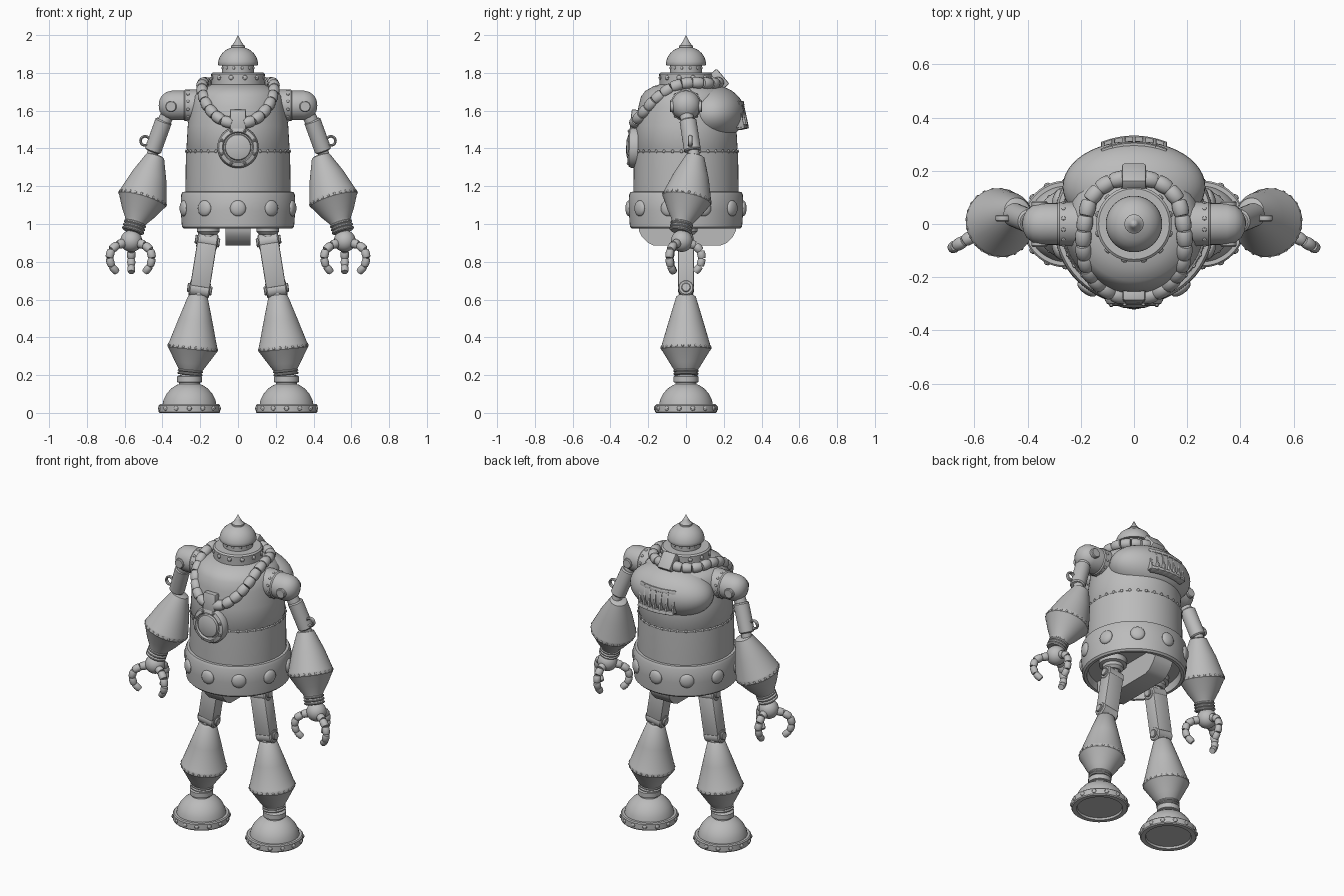
import bpy, bmesh, math
from mathutils import Matrix, Vector

cube = bpy.data.objects.get("Cube")
if cube:
    bpy.data.objects.remove(cube, do_unlink=True)

steel = bpy.data.materials.new("grey steel")
steel.use_nodes = True
GREY = (0.5, 0.5, 0.5, 1)
steel.diffuse_color = GREY
steel.node_tree.nodes["Principled BSDF"].inputs["Base Color"].default_value = GREY

T = Matrix.Translation
parts = []


def aim(p, d=(0, 0, 1)):
    """Matrix at p whose local z points along d."""
    return T(p) @ Vector(d).to_track_quat('Z', 'Y').to_matrix().to_4x4()


def finish(name, bm):
    bmesh.ops.remove_doubles(bm, verts=bm.verts, dist=1e-5)
    bmesh.ops.recalc_face_normals(bm, faces=bm.faces)
    me = bpy.data.meshes.new(name)
    bm.to_mesh(me)
    bm.free()
    me.materials.append(steel)
    ob = bpy.data.objects.new(name, me)
    bpy.context.collection.objects.link(ob)
    parts.append(ob)


def revolve(bm, profile, mat=Matrix(), n=40):
    """Turn (radius, height) points around the local z of mat."""
    rings = []
    for r, h in profile:
        k = 1 if r == 0 else n
        rings.append([bm.verts.new(mat @ Vector((r * math.cos(2 * math.pi * i / n),
                                                 r * math.sin(2 * math.pi * i / n), h)))
                      for i in range(k)])
    for a, b in zip(rings, rings[1:]):
        for i in range(n):
            j = (i + 1) % n
            quad = [a[i % len(a)], a[j % len(a)], b[j % len(b)], b[i % len(b)]]
            quad = list(dict.fromkeys(quad))
            if len(quad) > 2:
                bm.faces.new(quad)


def rod(bm, a, b, r, n=24):
    a, b = Vector(a), Vector(b)
    L, c = (b - a).length, r * 0.15
    revolve(bm, [(0, 0), (r - c, 0), (r, c), (r, L - c), (r - c, L), (0, L)], aim(a, b - a), n)


def ball(bm, p, r, scale=(1, 1, 1), seg=28):
    bmesh.ops.create_uvsphere(bm, u_segments=seg, v_segments=seg // 2, radius=r,
                              matrix=T(p) @ Matrix.Diagonal((*scale, 1)))


def box(bm, p, size, rot=Matrix(), bevel=0.008):
    g = bmesh.ops.create_cube(bm, size=1, matrix=T(p) @ rot @ Matrix.Diagonal((*size, 1)))
    edges = list({e for v in g['verts'] for e in v.link_edges})
    bmesh.ops.bevel(bm, geom=edges, offset=bevel, segments=2, affect='EDGES', profile=0.5)


def rivets(bm, mat, radius, h, n, r, flat=0.6, seg=8, phase=0.5):
    for i in range(n):
        m = mat @ Matrix.Rotation(2 * math.pi * (i + phase) / n, 4, 'Z') @ T((radius, 0, h))
        bmesh.ops.create_uvsphere(bm, u_segments=seg, v_segments=max(6, seg // 2), radius=r,
                                  matrix=m @ Matrix.Diagonal((flat, 1, 1, 1)))


def beads(bm, path, count, r0, r1, n=16):
    """Chain of barrel links along a path, radius going from r0 to r1."""
    pts = [Vector(p) for p in path]
    lens = [(b - a).length for a, b in zip(pts, pts[1:])]

    def at(d):
        for a, b, L in zip(pts, pts[1:], lens):
            if d <= L or b is pts[-1]:
                return a.lerp(b, min(d / L, 1))
            d -= L
    total = sum(lens)
    for i in range(count):
        a, b = at(total * i / count), at(total * (i + 1) / count)
        L, r = (b - a).length, r0 + (r1 - r0) * i / max(count - 1, 1)
        revolve(bm, [(0, 0), (r * .82, 0), (r * .97, L * .15), (r * 1.03, L * .5),
                     (r * .97, L * .85), (r * .82, L), (0, L)], aim(a, b - a), n)


# Barrel torso with seam rivets
bm = bmesh.new()
revolve(bm, [(0, 1.02), (.272, 1.02), (.278, 1.17), (.276, 1.38), (.270, 1.385), (.270, 1.395),
             (.273, 1.40), (.266, 1.52), (.252, 1.62), (.238, 1.675), (.215, 1.705),
             (.17, 1.73), (.12, 1.745), (0, 1.745)], n=64)
rivets(bm, Matrix(), .276, 1.385, 36, .009)
finish("torso", bm)

# Wide belt with domed bosses
bm = bmesh.new()
revolve(bm, [(0, 1.02), (.262, 1.02), (.27, .975), (.287, .975), (.297, .985), (.303, 1.07),
             (.301, 1.155), (.293, 1.17), (.27, 1.172)], n=64)
rivets(bm, Matrix(), .302, 1.083, 10, .042, .45, 20)
finish("belt", bm)

# Neck collar, head and spike
bm = bmesh.new()
revolve(bm, [(0, 1.73), (.14, 1.73), (.142, 1.795), (.133, 1.803), (.085, 1.803), (.085, 1.85)])
rivets(bm, Matrix(), .142, 1.775, 12, .013)
rivets(bm, Matrix(), .085, 1.826, 12, .008)
finish("neck_collar", bm)
bm = bmesh.new()
revolve(bm, [(0, 1.84), (.103, 1.84), (.106, 1.845), (.105, 1.86), (.098, 1.882), (.083, 1.905),
             (.06, 1.924), (.036, 1.934), (.036, 1.944), (.028, 1.95), (.016, 1.968), (0, 2.0)])
finish("head", bm)

# Linked hose around the neck
half = [(.03, .175, 1.75), (.11, .155, 1.742), (.165, .1, 1.746), (.188, .0, 1.75),
        (.192, -.08, 1.722), (.182, -.16, 1.665), (.145, -.22, 1.595),
        (.09, -.26, 1.55), (.03, -.275, 1.532)]
bm = bmesh.new()
for s in (1, -1):
    beads(bm, [(s * x, y, z) for x, y, z in half], 12, .03, .03)
finish("hose", bm)

# Hose connectors and chest medallion
bm = bmesh.new()
box(bm, (0, .175, 1.765), (.09, .055, .105), Matrix.Rotation(math.radians(40), 4, 'X'))
finish("rear_hose_connector", bm)
bm = bmesh.new()
box(bm, (0, -.268, 1.55), (.085, .05, .11), Matrix.Rotation(math.radians(-6), 4, 'X'))
finish("front_hose_connector", bm)
bm = bmesh.new()
m = aim((0, -.255, 1.405), (0, -1, .03))
revolve(bm, [(0, 0), (.108, 0), (.11, .03), (.102, .045), (.082, .052), (.076, .04),
             (.07, .04), (.066, .052), (.04, .06), (0, .062)], m, 48)
for i in range(8):
    a = math.pi * (i + .5) / 4
    ball(bm, m @ Vector((.092 * math.cos(a), .092 * math.sin(a), .048)), .009, seg=8)
finish("chest_medallion", bm)

# Back tank with slotted vent
bm = bmesh.new()
ball(bm, (0, .14, 1.585), 1, (.268, .172, .15), 48)
finish("back_tank", bm)
bm = bmesh.new()
tilt = Matrix.Rotation(math.radians(12), 4, 'X')
for i in range(7):
    x = -.117 + .039 * i
    y = .299 - 1.7 * x * x
    box(bm, (x, y, 1.575), (.013, .04, .13), tilt, .003)
    if i < 6:
        xm = x + .0195
        ym = .299 - 1.7 * xm * xm
        yaw = Matrix.Rotation(math.atan(-3.4 * xm), 4, 'Z')
        for k in (-1, 1):
            box(bm, (xm, ym - k * .012, 1.575 + k * .062), (.043, .04, .022), yaw @ tilt, .003)
finish("back_vent", bm)

# Hip keel under the torso
bm = bmesh.new()
outline = [(-.25, 1.03), (-.25, .965), (-.235, .935), (-.20, .90), (-.17, .885),
           (.18, .885), (.215, .90), (.25, .935), (.265, .965), (.265, 1.03)]
f = bm.faces.new([bm.verts.new((-.065, y, z)) for y, z in outline])
g = bmesh.ops.extrude_face_region(bm, geom=[f])
bmesh.ops.translate(bm, vec=(.13, 0, 0), verts=[v for v in g['geom'] if isinstance(v, bmesh.types.BMVert)])
finish("hip_keel", bm)

for s, side in ((1, "left"), (-1, "right")):
    def P(x, y, z):
        return Vector((s * x, y, z))

    # Shoulder sleeve, joint and pins
    bm = bmesh.new()
    revolve(bm, [(0, 0), (.083, 0), (.083, .13), (.078, .137), (.078, .20), (.07, .23),
                 (.052, .253), (.028, .266), (0, .27)], aim(P(.15, 0, 1.628), (s, 0, 0)))
    rod(bm, P(.355, -.086, 1.622), P(.355, .086, 1.622), .03)
    rivets(bm, aim(P(0, 0, 1.628), (s, 0, 0)), .083, .265, 12, .008)
    finish(side + "_shoulder", bm)

    # Upper arm with hook ring
    bm = bmesh.new()
    rod(bm, P(.36, 0, 1.61), P(.40, .01, 1.52), .036)
    rod(bm, P(.392, .01, 1.55), P(.452, .035, 1.385), .045)
    rod(bm, P(.44, .035, 1.42), P(.46, .045, 1.34), .03)
    loop = [(.024 + .007 * math.cos(t * math.pi / 4), .012 * math.sin(t * math.pi / 4)) for t in range(9)]
    revolve(bm, loop, aim(P(.492, .022, 1.44), (0, 1, 0)), 24)
    finish(side + "_upper_arm", bm)

    # Double cone forearm
    bm = bmesh.new()
    top, wrist = P(.437, .05, 1.362), P(.55, -.025, .985)
    m = aim(top, wrist - top)
    revolve(bm, [(0, 0), (.04, 0), (.05, .006), (.094, .115), (.127, .225), (.13, .232), (.13, .25),
                 (.124, .258), (.09, .32), (.06, .365), (.054, .38), (0, .38)], m, 48)
    rivets(bm, m, .13, .241, 24, .007)
    finish(side + "_forearm", bm)

    # Ribbed wrist, palm and three fingers
    bm = bmesh.new()
    for i in range(3):
        revolve(bm, [(0, 0), (.052, 0), (.06, .006), (.06, .012), (.052, .018), (0, .018)],
                m @ T((0, 0, .375 + .018 * i)), 32)
    palm = P(.565, -.022, .91)
    ball(bm, palm, .058)
    finish(side + "_wrist", bm)
    bm = bmesh.new()
    curl = [(.04, -.01), (.085, -.02), (.122, -.045), (.136, -.085), (.124, -.13), (.088, -.165)]
    for deg, k in ((-30, 1), (90, .8), (210, .95)):
        dx, dy = math.cos(math.radians(deg)) * k, math.sin(math.radians(deg)) * k
        beads(bm, [palm + Vector((s * dx * r, dy * r, z)) for r, z in curl], 5, .024, .02, 14)
    finish(side + "_fingers", bm)

    # Hip socket and thigh bar with hinge pins
    bm = bmesh.new()
    revolve(bm, [(0, 0), (.045, 0), (.06, .015), (.06, .035), (.08, .04), (.08, .08)], aim(P(.158, 0, .945)), 32)
    finish(side + "_hip_socket", bm)
    bm = bmesh.new()
    a, b = P(.162, 0, .91), P(.203, 0, .655)
    rot = (a - b).to_track_quat('Z', 'Y').to_matrix().to_4x4()
    # keep the bar square to the front
    rot = Matrix.Rotation(math.atan2((a - b).x, (a - b).z), 4, 'Y')
    box(bm, (a + b) / 2, (.105, .084, .235), rot)
    across = rot @ Vector((1, 0, 0))
    for p in (a, b):
        rod(bm, p - across * .055, p + across * .055, .042)
        rod(bm, p - across * .066, p + across * .066, .024)
    rod(bm, a, P(.158, 0, .97), .036)
    finish(side + "_thigh", bm)

    # Double cone shin
    bm = bmesh.new()
    top, ankle = P(.212, 0, .615), P(.254, 0, .205)
    m = aim(top, ankle - top)
    revolve(bm, [(0, -.01), (.04, -.01), (.052, .0), (.09, .125), (.128, .255), (.132, .262),
                 (.132, .28), (.126, .288), (.085, .355), (.066, .385), (.058, .395), (0, .395)], m, 48)
    rivets(bm, m, .132, .271, 24, .007)
    rod(bm, b, top + Vector((0, 0, -.02)), .036)
    for i in range(2):
        revolve(bm, [(0, 0), (.06, 0), (.067, .005), (.067, .01), (.06, .015), (0, .015)],
                m @ T((0, 0, .388 + .015 * i)), 32)
    finish(side + "_shin", bm)

    # Ankle, domed foot and riveted rim, hollowed sole
    bm = bmesh.new()
    m = aim(P(.257, 0, 0))
    revolve(bm, [(0, .012), (.128, .012), (.132, 0), (.158, 0), (.163, .006), (.163, .04), (.157, .046),
                 (.142, .046), (.137, .07), (.122, .10), (.098, .128), (.068, .148), (.055, .152),
                 (.055, .16), (.066, .163), (.066, .192), (.06, .198), (0, .21)], m, 48)
    rivets(bm, m, .163, .024, 14, .013)
    finish(side + "_foot", bm)

# Smooth shading with crisp edges
bpy.ops.object.select_all(action='DESELECT')
for ob in parts:
    ob.select_set(True)
bpy.context.view_layer.objects.active = parts[0]
bpy.ops.object.shade_smooth_by_angle(angle=math.radians(35))
